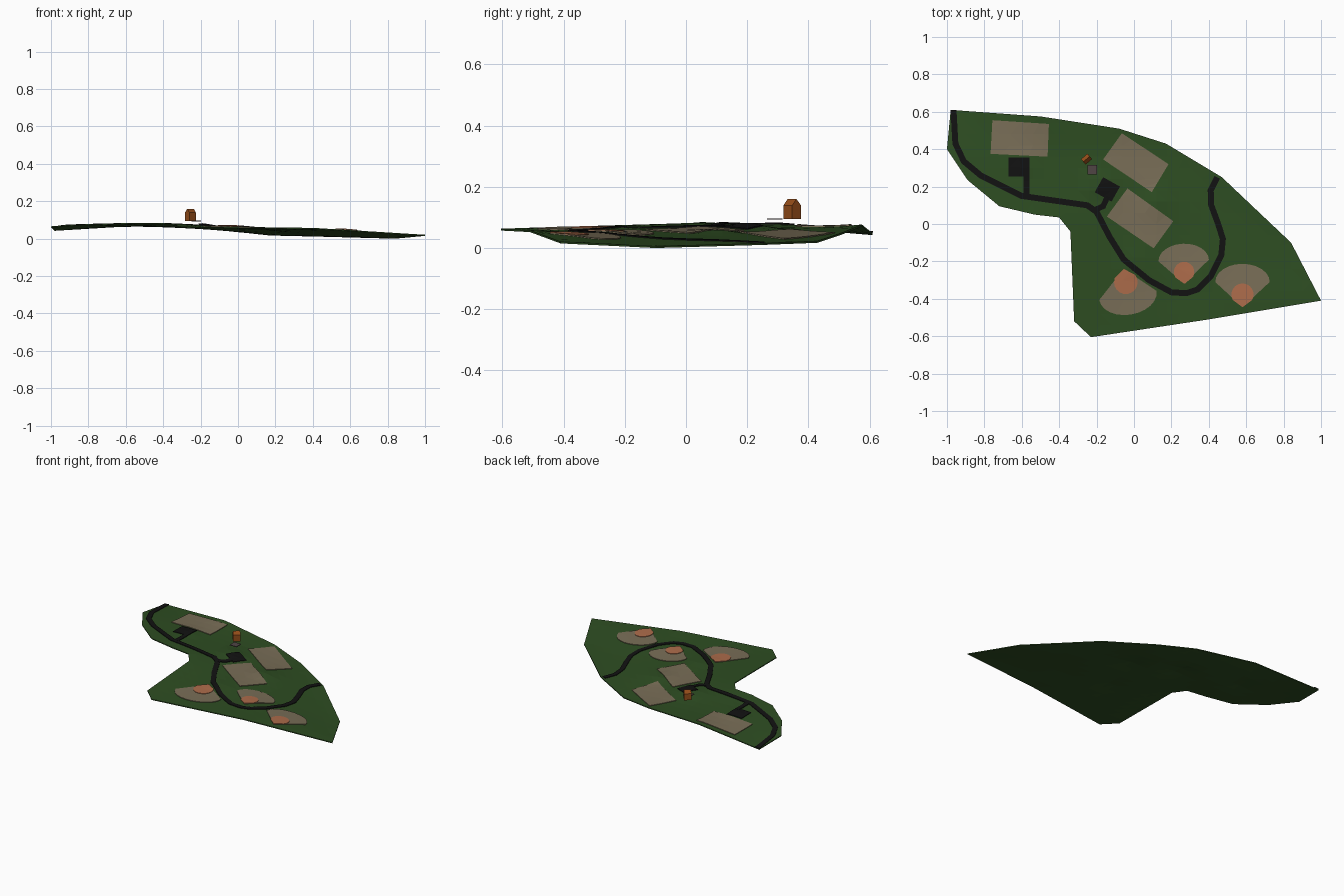
import bpy, bmesh, math
from mathutils import Vector, Matrix
from mathutils.geometry import delaunay_2d_cdt

if "Cube" in bpy.data.objects:
    bpy.data.objects.remove(bpy.data.objects["Cube"])


def material(name, rgb):
    m = bpy.data.materials.new(name)
    m.diffuse_color = (*rgb, 1)
    m.use_nodes = True
    m.node_tree.nodes["Principled BSDF"].inputs["Base Color"].default_value = m.diffuse_color
    return m


GRASS = material("grass", (0.027, 0.075, 0.016))
ASPHALT = material("asphalt", (0.006, 0.006, 0.006))
TURF = material("turf", (0.19, 0.155, 0.095))
CLAY = material("clay", (0.42, 0.15, 0.07))
WOOD = material("orange_wood", (0.30, 0.075, 0.01))
STONE = material("stone", (0.08, 0.06, 0.06))

# Park boundary with its ground heights
BORDER = [(-.98, .61, .048), (-.5, .575, .077), (-.08, .51, .05), (.17, .43, .023),
          (.47, .25, .016), (.84, -.10, .006), (1, -.41, .021), (.4, -.51, .058),
          (-.23, -.605, .063), (-.32, -.52, .066), (-.34, -.04, .08), (-.4, .035, .083),
          (-.53, .05, .085), (-.72, .095, .08), (-.89, .235, .075), (-1, .4, .066)]


def resample(pts, step):
    out = []
    for i, p in enumerate(pts):
        a, b = Vector(p), Vector(pts[(i + 1) % len(pts)])
        n = max(1, math.ceil((b - a).length / step))
        out += [a.lerp(b, k / n) for k in range(n)]
    return out


CONTROLS = resample(BORDER, 0.06) + [Vector(p) for p in
            [(-.6, .3, .08), (-.2, .2, .079), (0, -.2, .068), (.3, -.3, .054), (.1, .1, .06)]]


def ground(x, y):
    total = weight = 0
    for c in CONTROLS:
        w = 1 / (((c.x - x) ** 2 + (c.y - y) ** 2) ** 1.2 + 1e-7)
        total += w * c.z
        weight += w
    return total / weight


def sheet(name, outline, mat, lift=0.0, thick=0.004, step=0.06):
    """Thin slab with the given plan outline, draped over the ground."""
    rim = [p.xy for p in resample([Vector((p[0], p[1], 0)) for p in outline], step)]
    pts = list(rim)
    for i in range(-17, 18):
        for j in range(-11, 12):
            q = Vector((i * .06, j * .06))
            if min((q - r).length for r in rim) > 0.02:
                pts.append(q)
    n = len(rim)
    # keep counter-clockwise winding
    loop = list(range(n))
    if sum(rim[i - 1].cross(rim[i]) for i in range(n)) < 0:
        loop.reverse()
    vs, _, fs, *_ = delaunay_2d_cdt(pts, [], [loop], 1, 1e-5)
    bm = bmesh.new()
    bv = [bm.verts.new((v.x, v.y, ground(v.x, v.y) + lift)) for v in vs]
    for f in fs:
        bm.faces.new([bv[i] for i in f])
    bmesh.ops.delete(bm, geom=[v for v in bm.verts if not v.link_faces], context='VERTS')
    ext = bmesh.ops.extrude_face_region(bm, geom=bm.faces[:], use_keep_orig=True)
    for v in ext["geom"]:
        if isinstance(v, bmesh.types.BMVert):
            v.co.z -= thick
    bmesh.ops.recalc_face_normals(bm, faces=bm.faces[:])
    return finish(name, bm, mat)


def finish(name, bm, mat):
    me = bpy.data.meshes.new(name)
    bm.to_mesh(me)
    bm.free()
    me.materials.append(mat)
    ob = bpy.data.objects.new(name, me)
    bpy.context.collection.objects.link(ob)
    return ob


def strip(path, width):
    """Plan outline of a road following a path."""
    p = [Vector(q) for q in path]
    left, right = [], []
    for i, q in enumerate(p):
        d0 = (q - p[i - 1]).normalized() if i else (p[1] - q).normalized()
        d1 = (p[i + 1] - q).normalized() if i < len(p) - 1 else d0
        d = (d0 + d1).normalized()
        s = Vector((-d.y, d.x)) * width / 2 / max(.5, d.dot(d1))
        left.append(q + s)
        right.append(q - s)
    return left + right[::-1]


def fan(home, angle, scale, start, radius_u, radius_v, sweep):
    """Home corner plus a rounded outfield side."""
    out = [(0, 0)]
    for k in range(13):
        t = math.radians(-sweep + 2 * sweep * k / 12)
        out.append((start + radius_u * math.cos(t), radius_v * math.sin(t)))
    c, s = math.cos(math.radians(angle)) * scale, math.sin(math.radians(angle)) * scale
    return [(home[0] + u * c - v * s, home[1] + u * s + v * c) for u, v in out]


# Ground
sheet("ground", BORDER, GRASS, 0, 0.006)

# Roads and parking lots
MAIN = [(-.965, .61), (-.955, .43), (-.91, .335), (-.82, .26), (-.6, .15), (-.25, .1), (-.2, .065),
        (-.13, -.07), (-.055, -.19), (.08, -.3), (.2, -.365), (.28, -.37), (.34, -.35),
        (.41, -.28), (.467, -.165), (.475, -.08), (.45, 0), (.413, .1), (.41, .18), (.445, .25)]
sheet("main_road", strip(MAIN, .032), ASPHALT, .004)
sheet("west_lot_road", strip([(-.575, .15), (-.575, .27)], .03), ASPHALT, .0042)
sheet("west_parking_lot", [(-.67, .255), (-.56, .255), (-.56, .355), (-.67, .355)], ASPHALT, .004)
sheet("centre_lot_road", strip([(-.21, .075), (-.165, .095), (-.14, .15)], .03), ASPHALT, .0042)
sheet("centre_parking_lot", [(-.165, .25), (-.075, .2), (-.12, .12), (-.21, .17)], ASPHALT, .004)

# Rectangular playing fields
for name, corners in {
        "north_west_field": [(-.767, .375), (-.757, .555), (-.455, .535), (-.462, .36)],
        "north_east_field": [(-.065, .485), (.185, .32), (.095, .17), (-.165, .345)],
        "centre_field": [(-.035, .19), (.21, .015), (.105, -.13), (-.145, .04)]}.items():
    sheet(name, corners, TURF, .004)

# Ball fields with clay infields
for name, home, angle, scale in [("south", (-.055, -.24), -81, 1.15),
                                 ("middle", (.27, -.32), 92, 1.0),
                                 ("east", (.58, -.445), 90, 1.08)]:
    sheet(name + "_outfield", fan(home, angle, scale, .125, .09, .135, 90), TURF, .004)
    sheet(name + "_infield", fan(home, angle, scale, .063, .055, .055, 120), CLAY, .007, .003)

# Small gabled hut
bm = bmesh.new()
gable = [(-.019, .095), (.019, .095), (.019, .139), (0, .16), (-.019, .139)]
face = bm.faces.new([bm.verts.new((-.0225, y, z)) for y, z in gable])
ext = bmesh.ops.extrude_face_region(bm, geom=[face], use_keep_orig=True)
bmesh.ops.translate(bm, vec=(.045, 0, 0),
                    verts=[g for g in ext["geom"] if isinstance(g, bmesh.types.BMVert)])
bmesh.ops.recalc_face_normals(bm, faces=bm.faces[:])
hut = finish("hut", bm, WOOD)
hut.location = (-.254, .347, 0)
hut.rotation_euler.z = math.radians(40)

# Stone pad beside the hut
bm = bmesh.new()
bmesh.ops.create_cube(bm, size=1, matrix=Matrix.Translation((-.223, .29, .095))
                      @ Matrix.Diagonal((.05, .05, .004, 1)))
finish("stone_pad", bm, STONE)
